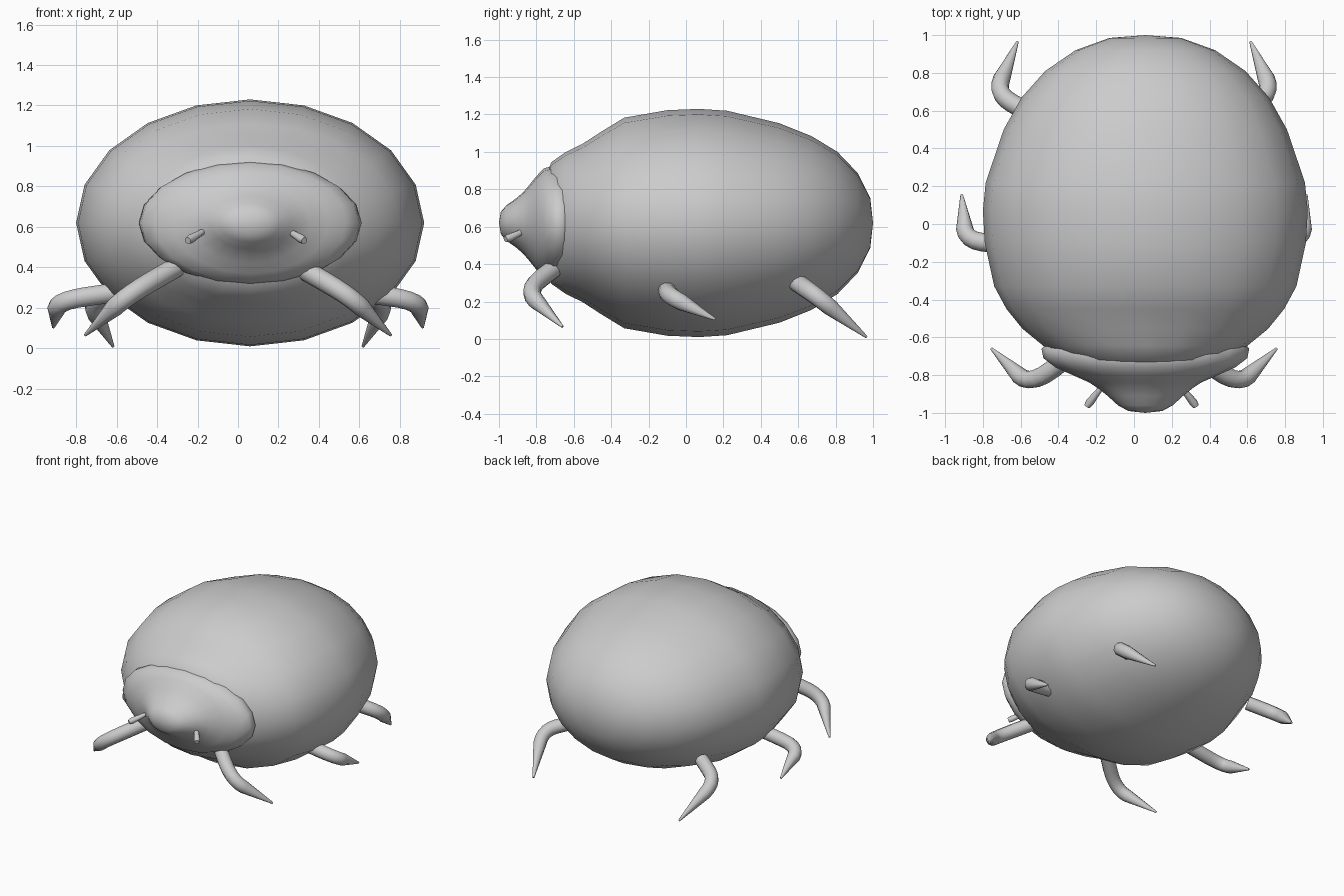
import bpy, bmesh, math
from mathutils import Vector

if "Cube" in bpy.data.objects:
    bpy.data.objects.remove(bpy.data.objects["Cube"])

CX, CZ, SIDES = 0.06, 0.62, 20


def loft(name, rings):
    """Skin elliptical rings (y, half width, half height) along y, with pole caps."""
    bm = bmesh.new()
    loops = []
    for y, w, h in rings[1:-1]:
        loops.append([bm.verts.new((CX + w * math.sin(2 * math.pi * i / SIDES), y,
                                    CZ + h * math.cos(2 * math.pi * i / SIDES)))
                      for i in range(SIDES)])
    start = bm.verts.new((CX, rings[0][0], CZ))
    end = bm.verts.new((CX, rings[-1][0], CZ))
    for i in range(SIDES):
        j = (i + 1) % SIDES
        for a, b in zip(loops, loops[1:]):
            bm.faces.new((a[i], a[j], b[j], b[i]))
        bm.faces.new((start, loops[0][j], loops[0][i]))
        bm.faces.new((end, loops[-1][i], loops[-1][j]))
    bmesh.ops.recalc_face_normals(bm, faces=bm.faces)
    for f in bm.faces:
        f.smooth = True
    me = bpy.data.meshes.new(name)
    bm.to_mesh(me)
    bm.free()
    ob = bpy.data.objects.new(name, me)
    bpy.context.collection.objects.link(ob)
    return ob


def tube(name, pts):
    """Round tapered tube through (position, radius) pairs."""
    cu = bpy.data.curves.new(name, 'CURVE')
    cu.dimensions = '3D'
    cu.bevel_depth = 1.0
    cu.bevel_resolution = 3
    cu.use_fill_caps = True
    sp = cu.splines.new('POLY')
    sp.points.add(len(pts) - 1)
    for p, (co, r) in zip(sp.points, pts):
        p.co = (*co, 1)
        p.radius = r
    sp.use_smooth = True
    ob = bpy.data.objects.new(name, cu)
    bpy.context.collection.objects.link(ob)
    bpy.ops.object.select_all(action='DESELECT')
    ob.select_set(True)
    bpy.context.view_layer.objects.active = ob
    bpy.ops.object.convert(target='MESH')
    bpy.ops.object.shade_smooth_by_angle(angle=math.radians(50))


def leg(name, root, bend, tip):
    """Leg with a rounded knee and a tapering foot."""
    root, bend, tip = Vector(root), Vector(bend), Vector(tip)
    a = bend.lerp(root, 0.45)
    b = bend.lerp(tip, 0.3)
    pts = [(root, 0.05)]
    for i in range(6):
        t = i / 5
        pts.append((a.lerp(bend, t).lerp(bend.lerp(b, t), t), 0.05 - 0.004 * t))
    pts.append((tip, 0.007))
    tube(name, pts)


# Domed body shell
loft("body", [
    (1.0, 0, 0), (0.985, 0.19, 0.135), (0.92, 0.37, 0.265), (0.81, 0.53, 0.38),
    (0.67, 0.655, 0.465), (0.5, 0.75, 0.533), (0.22, 0.845, 0.6), (0.07, 0.86, 0.61),
    (-0.1, 0.85, 0.603), (-0.33, 0.8, 0.563), (-0.45, 0.735, 0.49), (-0.555, 0.65, 0.422),
    (-0.645, 0.54, 0.378), (-0.72, 0.42, 0.325), (-0.75, 0.3, 0.25), (-0.77, 0, 0)])

# Collar plate flowing into the snout
loft("head", [
    (-0.6, 0, 0), (-0.62, 0.51, 0.28), (-0.66, 0.55, 0.295), (-0.71, 0.54, 0.305),
    (-0.76, 0.475, 0.292), (-0.8, 0.385, 0.25), (-0.84, 0.295, 0.2), (-0.87, 0.25, 0.165),
    (-0.91, 0.2, 0.13), (-0.96, 0.145, 0.095), (-0.99, 0.09, 0.06), (-1.0, 0, 0)])

# Three legs and one short feeler per side
for side, s in (("left", -1), ("right", 1)):
    leg(f"front_leg_{side}", (s * 0.29, -0.66, 0.41), (s * 0.55, -0.86, 0.26),
        (s * 0.755, -0.66, 0.065))
    leg(f"middle_leg_{side}", (s * 0.58, -0.1, 0.28), (s * 0.89, -0.1, 0.235),
        (s * 0.912, 0.155, 0.105))
    leg(f"rear_leg_{side}", (s * 0.54, 0.58, 0.31), (s * 0.735, 0.69, 0.235),
        (s * 0.617, 0.965, 0.01))
    c = 0.04
    tube(f"feeler_{side}", [((c + s * 0.2, -0.85, 0.585), 0.012),
                            ((c + s * 0.275, -0.945, 0.54), 0.022),
                            ((c + s * 0.288, -0.965, 0.533), 0.017)])
